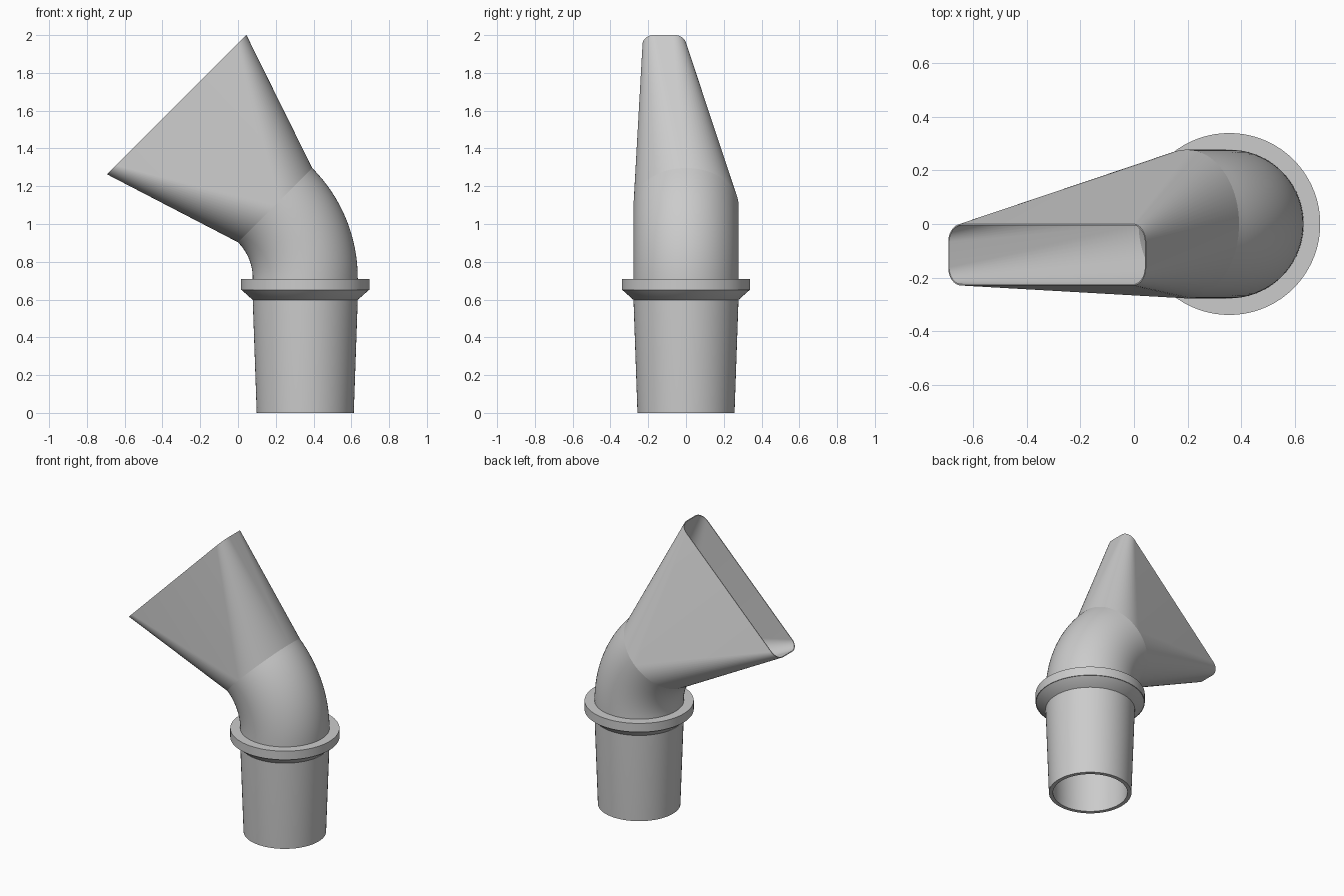
import bpy
import bmesh
from math import cos, sin, pi, radians
from mathutils import Vector

if "Cube" in bpy.data.objects:
    bpy.data.objects.remove(bpy.data.objects["Cube"])

grey = bpy.data.materials.new("plain grey")
grey.use_nodes = True
grey.diffuse_color = (0.6, 0.6, 0.6, 1)
grey.node_tree.nodes["Principled BSDF"].inputs["Base Color"].default_value = (0.6, 0.6, 0.6, 1)

STEPS = 18                      # segments per quarter turn
PIPE_X = 0.356                  # centre line of the upright pipe
BEND_R, BEND_Z = 0.546, 0.714   # radius and start height of the bend
OUTER, INNER = 0.278, 0.253
X, Y = Vector((1, 0, 0)), Vector((0, 1, 0))


def ring(centre, u, half_u, half_v, corner):
    """Rounded rectangle across u and y; a circle when all sizes match."""
    points = []
    for quarter, (su, sv) in enumerate(((1, 1), (-1, 1), (-1, -1), (1, -1))):
        for i in range(STEPS + 1):
            a = (quarter + i / STEPS) * pi / 2
            points.append(centre + u * (su * (half_u - corner) + corner * cos(a))
                          + Y * (sv * (half_v - corner) + corner * sin(a)))
    return points


def loft(name, rings):
    """Skin the rings in order and close the last one back to the first."""
    bm = bmesh.new()
    rows = [[bm.verts.new(p) for p in r] for r in rings]
    for a, b in zip(rows, rows[1:] + rows[:1]):
        for i in range(len(a)):
            j = (i + 1) % len(a)
            bm.faces.new((a[i], a[j], b[j], b[i]))
    bmesh.ops.remove_doubles(bm, verts=bm.verts, dist=0.0001)
    bmesh.ops.recalc_face_normals(bm, faces=bm.faces)
    mesh = bpy.data.meshes.new(name)
    bm.to_mesh(mesh)
    bm.free()
    mesh.materials.append(grey)
    obj = bpy.data.objects.new(name, mesh)
    bpy.context.collection.objects.link(obj)
    bpy.ops.object.select_all(action="DESELECT")
    obj.select_set(True)
    bpy.context.view_layer.objects.active = obj
    bpy.ops.object.shade_smooth_by_angle(angle=radians(30))


def upright(profile):
    return [ring(Vector((PIPE_X, 0, z)), X, r, r, r) for r, z in profile]


def bend_ring(angle, r):
    u = Vector((cos(angle), 0, sin(angle)))
    return ring(Vector((PIPE_X - BEND_R, 0, BEND_Z)) + u * BEND_R, u, r, r, r)


# Tapered hollow socket
loft("socket", upright([(0.232, 0), (0.257, 0), (OUTER, 0.6), (OUTER, 0.7),
                        (INNER, 0.7), (INNER, 0.6)]))

# Collar with a chamfered underside
loft("collar", upright([(0.27, 0.595), (OUTER, 0.598), (0.336, 0.65), (0.34, 0.65),
                        (0.34, 0.71), (0.27, 0.71)]))

# Hollow elbow turning an eighth of a circle
angles = [pi / 4 * i / 16 for i in range(17)]
start = [(INNER, 0.7), (OUTER, 0.7)]
loft("elbow", upright(start) + [bend_ring(a, OUTER) for a in angles]
     + [bend_ring(a, INNER) for a in reversed(angles)])

# Flat flared nozzle, from the round elbow end to a thin rounded slot
u = Vector((1, 0, 1)).normalized()
axis = Vector((-1, 0, 1)).normalized()
base = Vector((PIPE_X - BEND_R, 0, BEND_Z)) + u * BEND_R
mouth = base + axis * 0.745 + u * 0.008 - Y * 0.115
lip = 0.005
loft("nozzle", [ring(base, u, OUTER, OUTER, OUTER),
                ring(mouth, u, 0.522, 0.115, 0.068),
                ring(mouth, u, 0.522 - lip, 0.115 - lip, 0.068 - lip),
                ring(base, u, INNER, INNER, INNER)])
